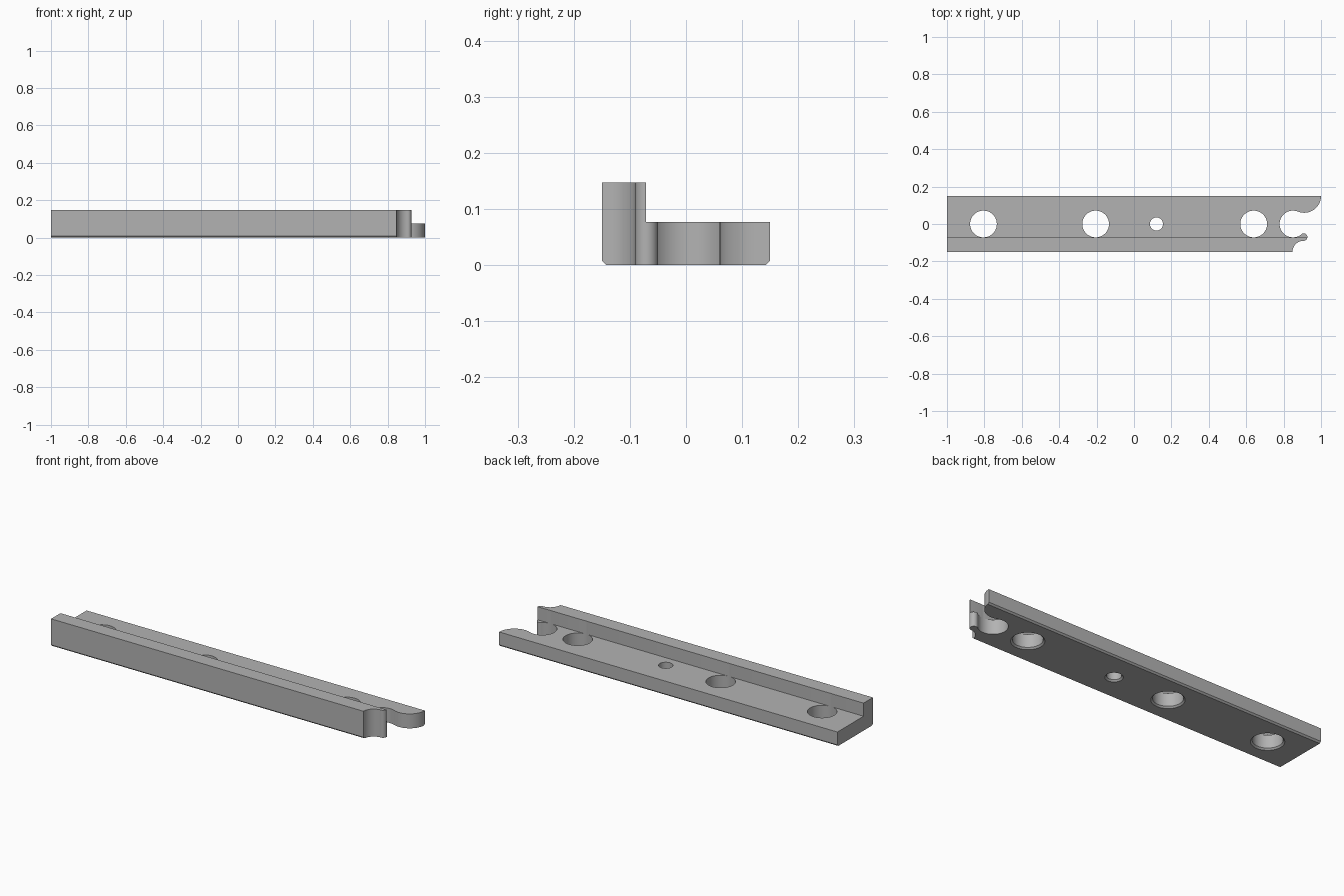
import bpy, bmesh
from math import radians, cos, sin

cube = bpy.data.objects.get("Cube")
if cube:
    bpy.data.objects.remove(cube, do_unlink=True)

steel = bpy.data.materials.new("plain grey metal")
steel.use_nodes = True
steel.diffuse_color = (0.45, 0.45, 0.45, 1)
steel.node_tree.nodes["Principled BSDF"].inputs["Base Color"].default_value = (0.45, 0.45, 0.45, 1)


def prism(name, points, offset):
    """Extrude a closed loop of 3D points along an offset."""
    bm = bmesh.new()
    face = bm.faces.new([bm.verts.new(p) for p in points])
    moved = bmesh.ops.extrude_face_region(bm, geom=[face])["geom"]
    bmesh.ops.translate(bm, vec=offset, verts=[v for v in moved if isinstance(v, bmesh.types.BMVert)])
    bmesh.ops.recalc_face_normals(bm, faces=bm.faces)
    return finish(name, bm)


def finish(name, bm):
    mesh = bpy.data.meshes.new(name)
    bm.to_mesh(mesh)
    bm.free()
    mesh.materials.append(steel)
    obj = bpy.data.objects.new(name, mesh)
    bpy.context.collection.objects.link(obj)
    return obj


def arc(cx, cy, r, start, end, steps):
    angles = [radians(start + (end - start) * i / steps) for i in range(steps + 1)]
    return [(cx + r * cos(a), cy + r * sin(a)) for a in angles]


def hole_cutter(name, x, r, bevel):
    """Round hole that widens with a small chamfer at the underside."""
    bm = bmesh.new()
    rings = []
    for z, rad in ((-0.02, r + bevel + 0.02), (bevel, r), (0.2, r)):
        rings.append([bm.verts.new((px, py, z)) for px, py in arc(x, 0, rad, 0, 360, 64)[:-1]])
    bm.faces.new(rings[0])
    bm.faces.new(rings[-1])
    for low, high in zip(rings, rings[1:]):
        for i in range(len(low)):
            j = (i + 1) % len(low)
            bm.faces.new((low[i], low[j], high[j], high[i]))
    bmesh.ops.recalc_face_normals(bm, faces=bm.faces)
    return finish(name, bm)


# Rail: L-shaped section with chamfered lower edges
c = 0.008
section = [(-0.15 + c, 0), (0.15 - c, 0), (0.15, c), (0.15, 0.077),
           (-0.071, 0.077), (-0.071, 0.147), (-0.15, 0.147), (-0.15, c)]
rail = prism("rail_bracket", [(-1, y, z) for y, z in section], (2.05, 0, 0))

# Hooked end: rounded lobe, open hole, small nub and concave corner
hook = (arc(0.91, 0.15, 0.09, 0, -111.8, 24)
        + arc(0.85, 0, 0.0715, 68.2, 309.2, 48)
        + arc(0.907, -0.07, 0.02, 129.2, -90, 20)
        + arc(0.907, -0.15, 0.06, 90, 180, 16)[1:]
        + [(0.847, -0.2), (1.1, -0.2), (1.1, 0.2), (1, 0.2)])
cutters = [prism("hook_cutter", [(x, y, -0.1) for x, y in hook], (0, 0, 0.4))]

# Mounting holes
for i, (x, r) in enumerate([(-0.805, 0.0715), (-0.205, 0.0715), (0.12, 0.035), (0.64, 0.0715)]):
    cutters.append(hole_cutter(f"hole_cutter_{i + 1}", x, r, c))

for cutter in cutters:
    mod = rail.modifiers.new(cutter.name, "BOOLEAN")
    mod.operation = "DIFFERENCE"
    mod.solver = "EXACT"
    mod.object = cutter
    cutter.hide_render = True
    cutter.hide_viewport = True

# Apply the cuts, then smooth the curved walls
bpy.context.view_layer.update()
graph = bpy.context.evaluated_depsgraph_get()
rail.data = bpy.data.meshes.new_from_object(rail.evaluated_get(graph))
rail.modifiers.clear()
for cutter in cutters:
    bpy.data.objects.remove(cutter, do_unlink=True)

bpy.ops.object.select_all(action="DESELECT")
rail.select_set(True)
bpy.context.view_layer.objects.active = rail
bpy.ops.object.shade_smooth_by_angle(angle=radians(30))
